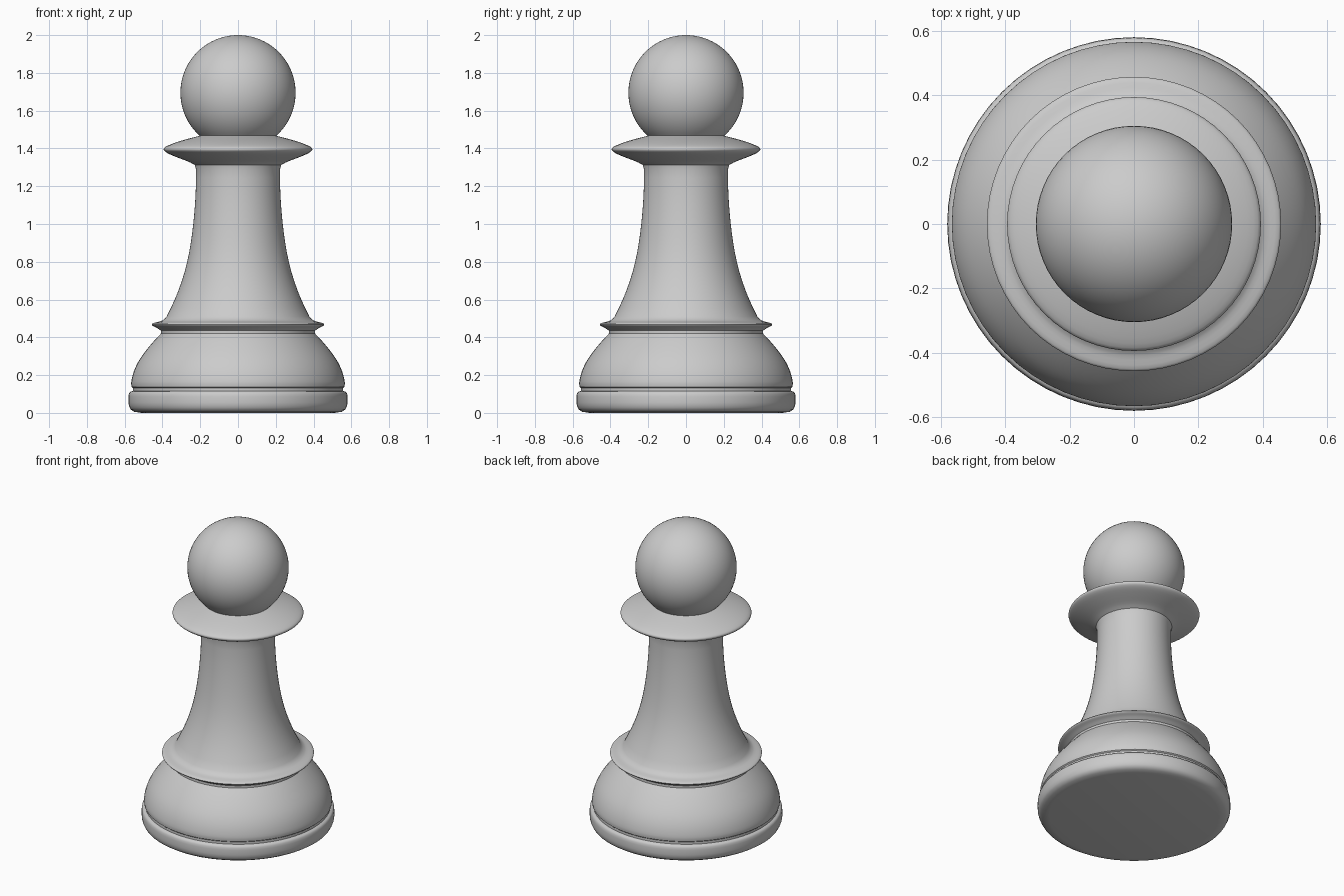
import bpy, bmesh, math
from mathutils import Vector

if "Cube" in bpy.data.objects:
    bpy.data.objects.remove(bpy.data.objects["Cube"])

SEG = 64


def smooth_curve(pts, steps=4):
    """Catmull-Rom curve through the (radius, z) points."""
    p = [Vector(q) for q in pts]
    p = [2 * p[0] - p[1]] + p + [2 * p[-1] - p[-2]]
    out = []
    for a, b, c, d in zip(p, p[1:], p[2:], p[3:]):
        for i in range(steps):
            t = i / steps
            out.append(0.5 * (2 * b + (c - a) * t + (2 * a - 5 * b + 4 * c - d) * t * t
                              + (3 * b - a - 3 * c + d) * t ** 3))
    return [tuple(v) for v in out] + [tuple(pts[-1])]


def lathe(name, profile):
    """Spin a (radius, z) profile around the z axis."""
    bm = bmesh.new()
    verts = [bm.verts.new((r, 0, z)) for r, z in profile]
    edges = [bm.edges.new(pair) for pair in zip(verts, verts[1:])]
    bmesh.ops.spin(bm, geom=verts + edges, cent=(0, 0, 0), axis=(0, 0, 1),
                   angle=math.tau, steps=SEG, use_merge=True)
    bmesh.ops.remove_doubles(bm, verts=bm.verts, dist=0.0005)
    bmesh.ops.recalc_face_normals(bm, faces=bm.faces)
    mesh = bpy.data.meshes.new(name)
    bm.to_mesh(mesh)
    bm.free()
    obj = bpy.data.objects.new(name, mesh)
    bpy.context.collection.objects.link(obj)
    bpy.ops.object.select_all(action='DESELECT')
    obj.select_set(True)
    bpy.context.view_layer.objects.active = obj
    bpy.ops.object.shade_smooth_by_angle(angle=math.radians(40))
    return obj


# Bottom disc with rounded rim and the groove above it
foot = [(0, 0), (0.51, 0), (0.55, 0.006)] + smooth_curve(
    [(0.568, 0.018), (0.578, 0.04), (0.58, 0.07), (0.578, 0.1), (0.57, 0.112)], 2)
groove = [(0.557, 0.116), (0.557, 0.132)]

# Domed base
dome = smooth_curve([(0.564, 0.138), (0.565, 0.165), (0.553, 0.215), (0.53, 0.267),
                     (0.495, 0.32), (0.45, 0.375), (0.408, 0.42)], 3)

# Thin ring above the dome
ring = smooth_curve([(0.408, 0.435), (0.43, 0.45), (0.455, 0.463),
                     (0.45, 0.475), (0.41, 0.485), (0.39, 0.497)], 3)

# Flared stem
stem = smooth_curve([(0.378, 0.51), (0.335, 0.6), (0.297, 0.7), (0.269, 0.8),
                     (0.25, 0.9), (0.237, 1.0), (0.228, 1.1), (0.223, 1.2),
                     (0.223, 1.29)], 2)

# Wide neck collar
collar = smooth_curve([(0.228, 1.312), (0.26, 1.329), (0.32, 1.352), (0.375, 1.376),
                       (0.394, 1.396), (0.372, 1.415), (0.3, 1.441), (0.2, 1.468)], 3)

lathe("pedestal_and_collar", foot + groove + dome + ring + stem + collar)

# Ball head, cut off where it meets the collar
R, CZ = 0.305, 1.695
start = -math.acos(0.2 / R)
lathe("ball_head", [(R * math.cos(a), CZ + R * math.sin(a)) for a in
                    (start + (math.pi / 2 - start) * i / 30 for i in range(31))])
